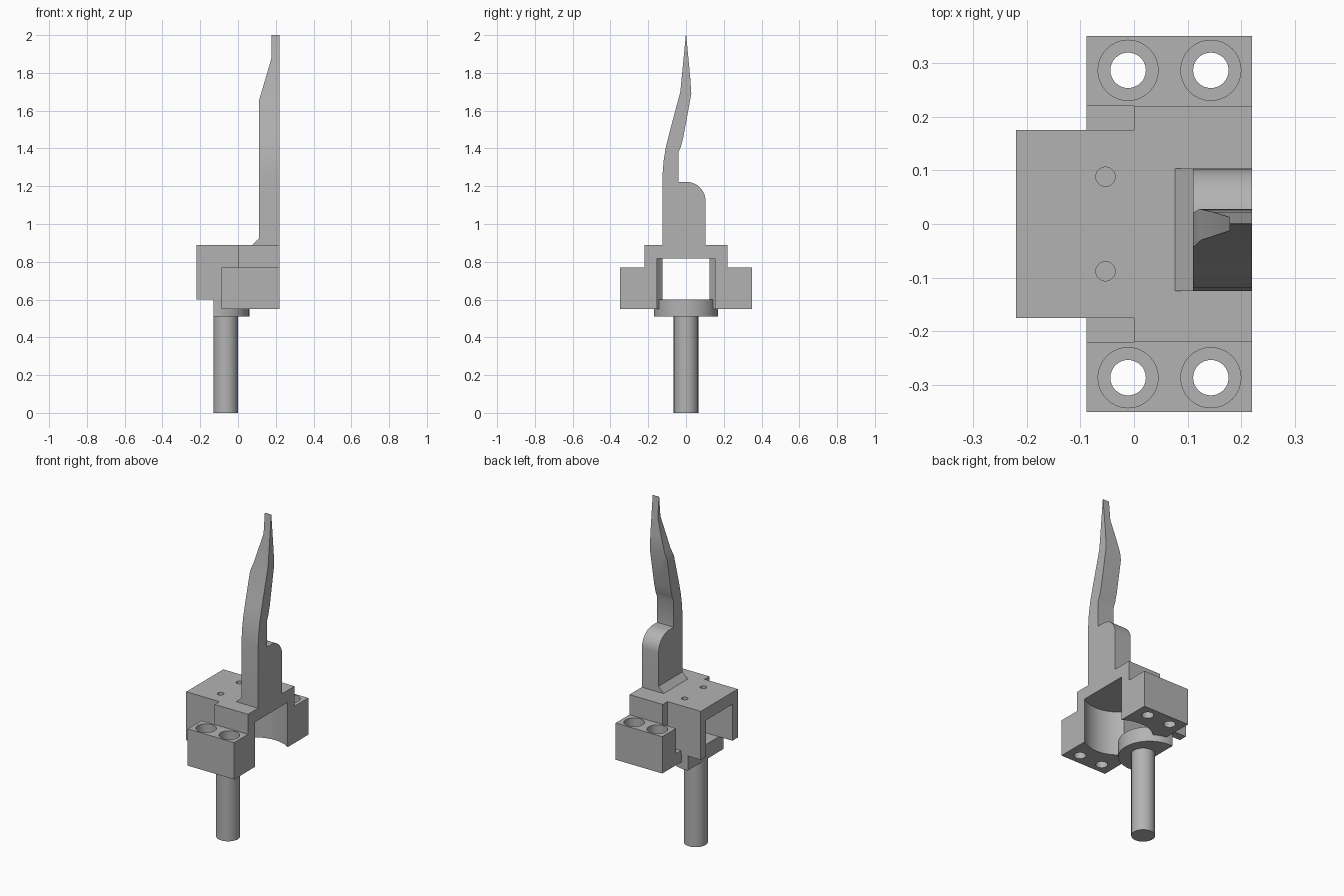
import bpy
import math

cube = bpy.data.objects.get("Cube")
if cube:
    bpy.data.objects.remove(cube, do_unlink=True)

steel = bpy.data.materials.new("plain_grey")
steel.use_nodes = True
GREY = (0.45, 0.45, 0.45, 1)
steel.diffuse_color = GREY
steel.node_tree.nodes["Principled BSDF"].inputs["Base Color"].default_value = GREY


def prism(name, points, axis, lo, hi):
    """Extrude a counter-clockwise outline along x, y or z."""
    def place(a, b, t):
        return {"x": (t, a, b), "y": (b, t, a), "z": (a, b, t)}[axis]
    n = len(points)
    verts = [place(a, b, t) for t in (lo, hi) for a, b in points]
    faces = [tuple(reversed(range(n))), tuple(range(n, 2 * n))]
    faces += [(i, (i + 1) % n, (i + 1) % n + n, i + n) for i in range(n)]
    mesh = bpy.data.meshes.new(name)
    mesh.from_pydata(verts, [], faces)
    mesh.materials.append(steel)
    obj = bpy.data.objects.new(name, mesh)
    bpy.context.collection.objects.link(obj)
    return obj


def box(name, x, y, z):
    return prism(name, [(x[0], y[0]), (x[1], y[0]), (x[1], y[1]), (x[0], y[1])], "z", *z)


def arc(cx, cy, r, start, end, steps):
    angles = [math.radians(start + (end - start) * i / steps) for i in range(steps + 1)]
    return [(cx + r * math.cos(a), cy + r * math.sin(a)) for a in angles]


def cylinder(name, x, y, r, z, steps=48):
    return prism(name, arc(x, y, r, 0, 360, steps)[:-1], "z", *z)


def boolean(obj, other, operation):
    mod = obj.modifiers.new(operation.lower(), "BOOLEAN")
    mod.operation, mod.object, mod.solver = operation, other, "EXACT"
    bpy.context.view_layer.objects.active = obj
    bpy.ops.object.modifier_apply(modifier=mod.name)
    bpy.data.objects.remove(other, do_unlink=True)


def smooth(obj):
    bpy.ops.object.select_all(action="DESELECT")
    obj.select_set(True)
    bpy.context.view_layer.objects.active = obj
    bpy.ops.object.shade_smooth_by_angle(angle=math.radians(25))


# Housing: T-shaped upper block, low base and two mounting ears
housing = prism("housing", [(-.22, -.175), (0, -.175), (0, -.22), (.22, -.22),
                            (.22, .22), (0, .22), (0, .175), (-.22, .175)], "z", .6, .89)
boolean(housing, box("base", (-.088, .22), (-.35, .35), (.55, .62)), "UNION")
# Trim the base back to a thin step in the gaps beside the upper block
for side in (-1, 1):
    ys = sorted((side * .21, side * .35))
    boolean(housing, box("ear", (-.088, .22), sorted((side * .22, side * .35)), (.55, .77)), "UNION")

# Open channel: straight slot at the right end widening into a round bore
boolean(housing, box("slot", (-.3, .15), (-.125, .125), (.4, .818)), "DIFFERENCE")
boolean(housing, cylinder("bore", .11, 0, .19, (.4, .818), 64), "DIFFERENCE")

# Counterbored ear holes and small pin holes
for side in (-1, 1):
    for x in (-.011, .143):
        boolean(housing, cylinder("hole", x, side * .286, .033, (.4, 1), 32), "DIFFERENCE")
        boolean(housing, cylinder("counterbore", x, side * .286, .056, (.66, 1), 32), "DIFFERENCE")
    boolean(housing, cylinder("pin_hole", -.053, side * .088, .018, (.8, 1), 24), "DIFFERENCE")
smooth(housing)

# Round flange with one flat side, carrying the shaft
flange_arc = arc(-.11, 0, .17, -96.8, 96.8, 40)
flange = prism("flange", flange_arc, "z", .51, .6)
smooth(flange)
shaft = cylinder("shaft", -.065, 0, .065, (0, .511))
smooth(shaft)

# Curved blade with a rounded shoulder
outline = [(-.125, .88), (.103, .88)]
outline += arc(.003, 1.123, .1, 0, 90, 12)
outline += [(-.04, 1.223), (-.04, 1.38), (-.027, 1.41), (-.014, 1.46), (.028, 1.69),
            (.022, 1.78), (.001, 2), (-.001, 2), (-.03, 1.7), (-.09, 1.475),
            (-.108, 1.4), (-.119, 1.33), (-.125, 1.25)]
blade = prism("blade", outline, "x", .11, .22)
# Taper the inner edge towards the tip
boolean(blade, prism("taper", [(1.65, .11), (1.88, .178), (2.1, .178), (2.1, 0), (1.65, 0)][::-1],
                     "y", -.3, .3), "DIFFERENCE")
smooth(blade)

# Chamfer strip at the blade foot
prism("blade_foot", [(.885, .076), (.89, .076), (.925, .111), (.885, .111)][::-1], "y", -.125, .103)
